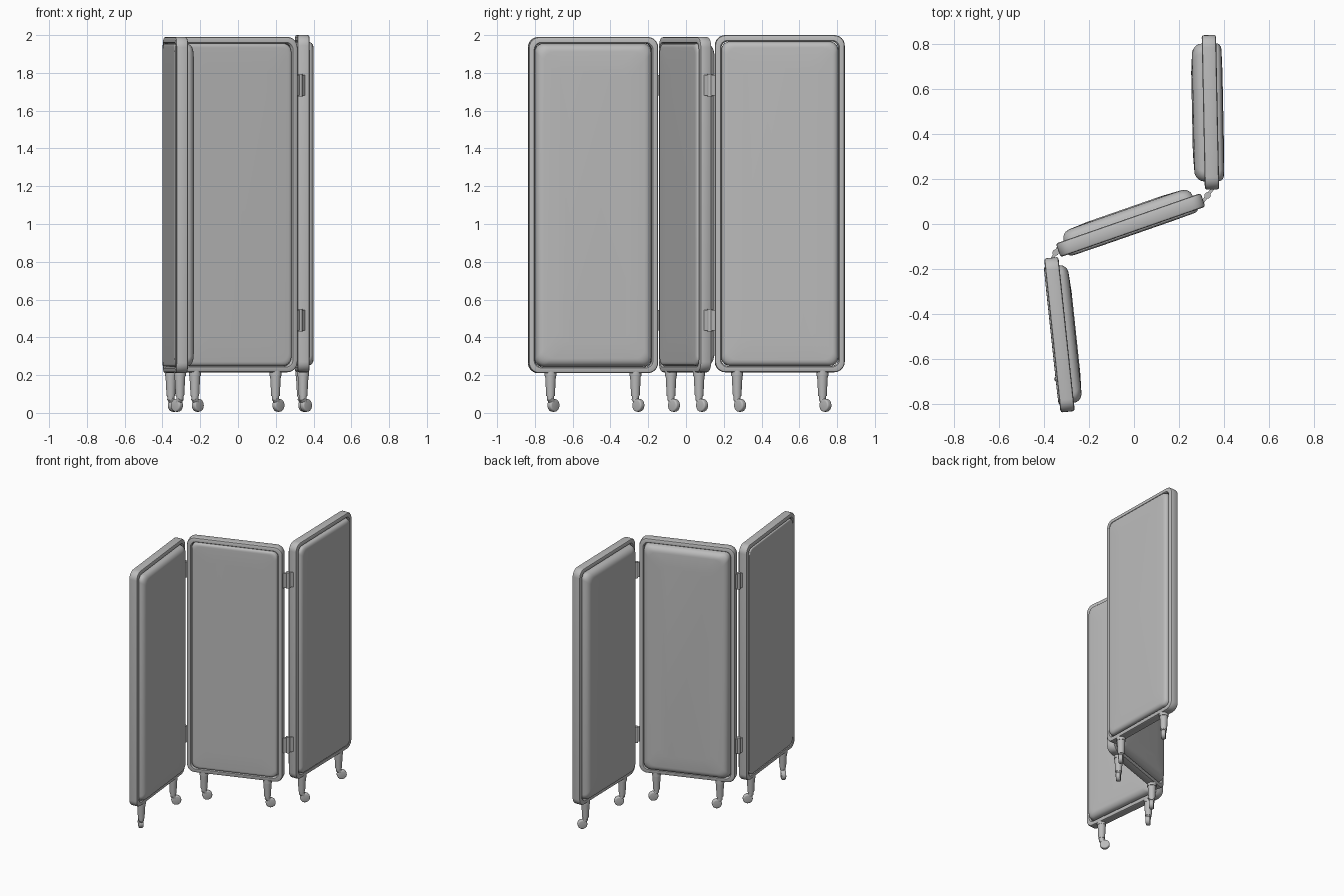
import bpy, bmesh, math
from mathutils import Vector, Matrix

if "Cube" in bpy.data.objects:
    bpy.data.objects.remove(bpy.data.objects["Cube"])

grey = bpy.data.materials.new("plain grey")
grey.diffuse_color = (0.5, 0.5, 0.5, 1)
grey.use_nodes = True
grey.node_tree.nodes["Principled BSDF"].inputs["Base Color"].default_value = grey.diffuse_color


def finish(name, bm, matrix):
    bmesh.ops.recalc_face_normals(bm, faces=bm.faces)
    me = bpy.data.meshes.new(name)
    bm.to_mesh(me)
    bm.free()
    me.materials.append(grey)
    ob = bpy.data.objects.new(name, me)
    bpy.context.collection.objects.link(ob)
    ob.matrix_world = matrix
    bpy.context.view_layer.objects.active = ob
    ob.select_set(True)
    bpy.ops.object.shade_smooth_by_angle(angle=math.radians(40))
    ob.select_set(False)
    return ob


def rounded_loop(bm, hw, hh, r, y, steps=6):
    """Rounded rectangle in the local xz plane at depth y."""
    out = []
    for q, (sx, sz) in enumerate(((1, 1), (-1, 1), (-1, -1), (1, -1))):
        for i in range(steps + 1):
            a = math.pi / 2 * (q + i / steps)
            out.append(bm.verts.new((sx * (hw - r) + r * math.cos(a), y,
                                     sz * (hh - r) + r * math.sin(a))))
    return out


def loft(bm, loops, closed=False):
    pairs = list(zip(loops, loops[1:]))
    if closed:
        pairs.append((loops[-1], loops[0]))
    for a, b in pairs:
        n = len(a)
        for i in range(n):
            bm.faces.new((a[i], a[(i + 1) % n], b[(i + 1) % n], b[i]))
    if not closed:
        bm.faces.new(loops[0])
        bm.faces.new(loops[-1])


def cylinder(bm, p0, p1, r0, r1, seg=20):
    p0, p1 = Vector(p0), Vector(p1)
    d = p1 - p0
    m = Matrix.Translation((p0 + p1) / 2) @ d.to_track_quat('Z', 'Y').to_matrix().to_4x4()
    bmesh.ops.create_cone(bm, cap_ends=True, segments=seg, radius1=r0, radius2=r1,
                          depth=d.length, matrix=m)


def box(bm, centre, size, angle=0):
    m = (Matrix.Translation(centre) @ Matrix.Rotation(angle, 4, 'Z')
         @ Matrix.Diagonal((*size, 1)))
    bmesh.ops.create_cube(bm, size=1, matrix=m)


def caster(name, x, y, heading):
    # leg post, built with its local x axis along the wheel's trail
    bm = bmesh.new()
    cylinder(bm, (0, 0, 0.195), (0, 0, 0.23), 0.032, 0.032)
    cylinder(bm, (0, 0, 0.09), (0, 0, 0.2), 0.023, 0.029)
    m = Matrix.Translation((x, y, 0)) @ Matrix.Rotation(heading, 4, 'Z')
    finish(name + "_leg", bm, m)
    # swivel fork
    bm = bmesh.new()
    cylinder(bm, (0, 0, 0.068), (0, 0, 0.092), 0.018, 0.02)
    cylinder(bm, (-0.004, 0, 0.078), (0.022, 0, 0.045), 0.019, 0.015)
    finish(name + "_fork", bm, m)
    # wheel with rounded tread
    bm = bmesh.new()
    cylinder(bm, (0.022, -0.016, 0.04), (0.022, 0.016, 0.04), 0.034, 0.034, 28)
    rim = [e for e in bm.edges if abs(e.verts[0].co.y - e.verts[1].co.y) < 1e-4]
    bmesh.ops.bevel(bm, geom=rim, offset=0.008, segments=3, profile=0.5, affect='EDGES')
    finish(name + "_wheel", bm, m)


def panel(name, p0, p1, z0, z1, deep, shallow, headings):
    p0, p1 = Vector(p0), Vector(p1)
    c, d = (p0 + p1) / 2, p1 - p0
    ang = math.atan2(d.y, d.x)
    hw, hh = d.length / 2, (z1 - z0) / 2
    m = Matrix.Translation((c.x, c.y, (z0 + z1) / 2)) @ Matrix.Rotation(ang, 4, 'Z')
    # frame: a rounded ring
    t, rim = 0.032, 0.034
    bm = bmesh.new()
    ring = [(0, -t + 0.01), (0, t - 0.01), (0.003, t - 0.003), (0.01, t),
            (rim - 0.006, t), (rim, t - 0.008), (rim, -t + 0.008), (rim - 0.006, -t),
            (0.01, -t), (0.003, -t + 0.003)]
    loft(bm, [rounded_loop(bm, hw - i, hh - i, 0.055 - i * 0.6, y) for i, y in ring], True)
    finish(name + "_frame", bm, m)
    # cushion: padded on both faces
    bm = bmesh.new()
    prof = []
    for side, depth in ((-1, shallow), (1, deep)):
        half = [(0, t - 0.01)]
        w = 0.012 + depth * 0.7
        for i in range(7):
            a = math.pi / 2 * i / 6
            half.append((0.003 + w * (1 - math.cos(a)), t + depth * 0.9 * math.sin(a)))
        half.append((0.13, t + depth))
        half = [(i, side * y) for i, y in half]
        prof += half[::-1] if side < 0 else half
    loft(bm, [rounded_loop(bm, hw - rim - i, hh - rim - i, 0.045 + i * 0.1, y) for i, y in prof])
    finish(name + "_cushion", bm, m)
    # two casters under the frame
    for k, s in enumerate((-1, 1)):
        p = c + d.normalized() * 0.226 * s
        caster(f"{name}_caster_{k + 1}", p.x, p.y, math.radians(headings[k]))


def hinge(name, a, b):
    a, b = Vector(a), Vector(b)
    d = b - a
    mid = (a + b) / 2
    for label, z in (("lower", 0.49), ("upper", 1.735)):
        bm = bmesh.new()
        box(bm, (mid.x, mid.y, z), (d.length + 0.02, 0.014, 0.11), math.atan2(d.y, d.x))
        cylinder(bm, (mid.x, mid.y, z - 0.06), (mid.x, mid.y, z + 0.06), 0.014, 0.014, 16)
        finish(f"{name}_{label}", bm, Matrix())


panel("right_panel", (0.347, 0.153), (0.333, 0.84), 0.215, 2.0, 0.05, 0.025, (45, 45))
panel("middle_panel", (-0.337, -0.117), (0.307, 0.107), 0.215, 1.99, 0.045, 0.012, (45, 45))
panel("left_panel", (-0.368, -0.15), (-0.295, -0.835), 0.21, 1.99, 0.042, 0.006, (45, 135))
hinge("right_hinge", (0.303, 0.095), (0.352, 0.16))
hinge("left_hinge", (-0.335, -0.1), (-0.363, -0.155))
